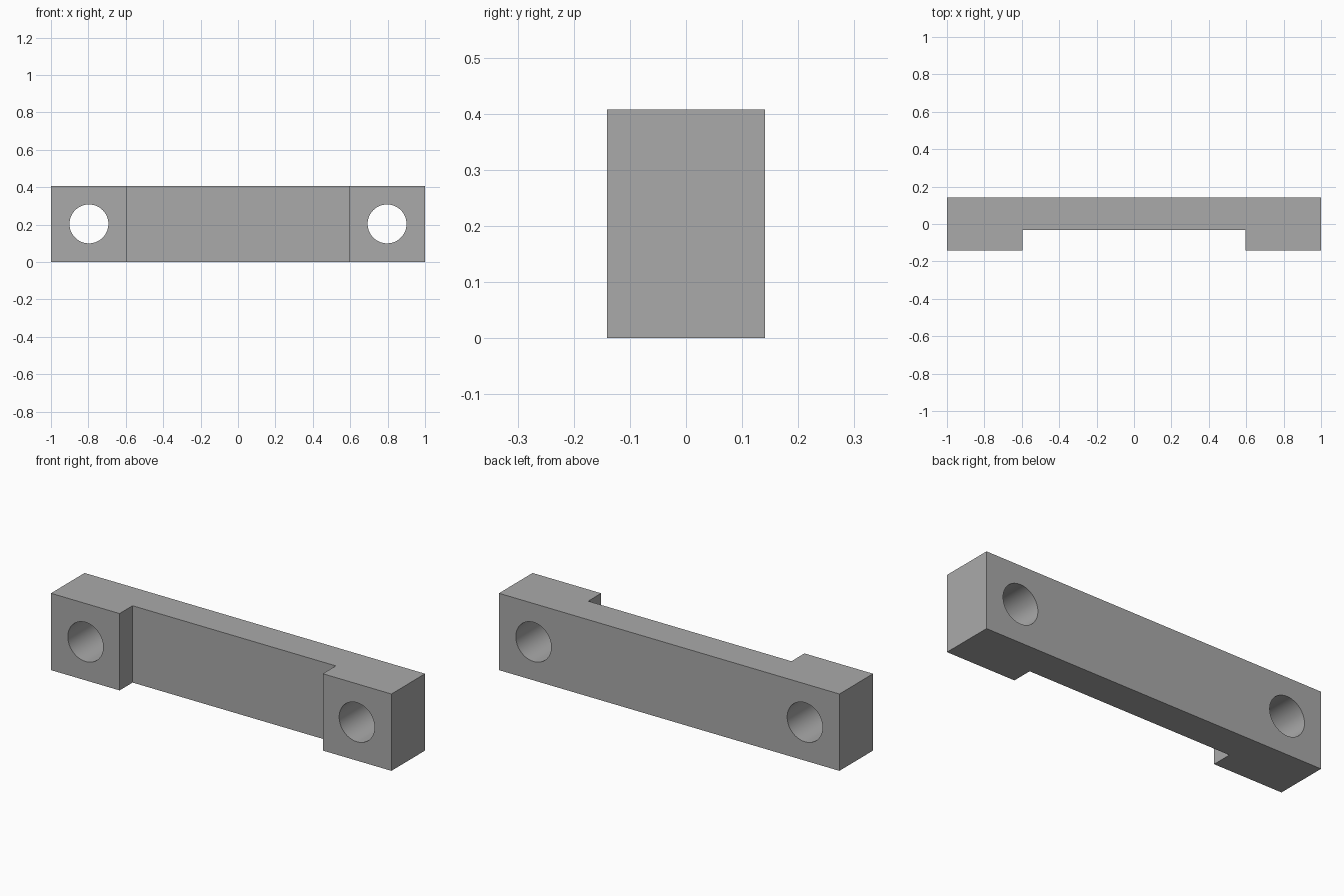
import bpy
import bmesh

cube = bpy.data.objects.get("Cube")
if cube:
    bpy.data.objects.remove(cube, do_unlink=True)

HEIGHT = 0.408
BACK, FRONT, RECESS = 0.141, -0.141, -0.032
END, FOOT = 1.0, 0.597          # outer end and inner edge of each foot
HOLE_X, HOLE_R = 0.797, 0.104

# Plain grey material
grey = bpy.data.materials.new("plain grey")
grey.use_nodes = True
colour = (0.4, 0.4, 0.4, 1)
grey.diffuse_color = colour
grey.node_tree.nodes["Principled BSDF"].inputs["Base Color"].default_value = colour

# Bar with two feet: plan profile extruded upwards
right_half = [(FOOT, RECESS), (FOOT, FRONT), (END, FRONT), (END, BACK)]
profile = right_half + [(-x, y) for x, y in reversed(right_half)]
bm = bmesh.new()
face = bm.faces.new([bm.verts.new((x, y, 0)) for x, y in profile])
top = bmesh.ops.extrude_face_region(bm, geom=[face])["geom"]
bmesh.ops.translate(bm, vec=(0, 0, HEIGHT),
                    verts=[v for v in top if isinstance(v, bmesh.types.BMVert)])
bmesh.ops.recalc_face_normals(bm, faces=bm.faces)
mesh = bpy.data.meshes.new("handle_bar")
bm.to_mesh(mesh)
bm.free()
mesh.materials.append(grey)
bar = bpy.data.objects.new("handle_bar", mesh)
bpy.context.collection.objects.link(bar)

# Round hole through each foot
for side in (-1, 1):
    bpy.ops.mesh.primitive_cylinder_add(
        vertices=64, radius=HOLE_R, depth=1,
        location=(side * HOLE_X, 0, HEIGHT / 2), rotation=(1.570796, 0, 0))
    cutter = bpy.context.object
    cutter.name = "hole_cutter"
    cutter.hide_render = True
    cutter.data.materials.append(grey)
    cut = bar.modifiers.new("hole", "BOOLEAN")
    cut.operation = "DIFFERENCE"
    cut.solver = "EXACT"
    cut.object = cutter
    bpy.ops.object.select_all(action="DESELECT")
    bpy.context.view_layer.objects.active = bar
    bar.select_set(True)
    bpy.ops.object.modifier_apply(modifier=cut.name)
    bpy.data.objects.remove(cutter, do_unlink=True)

# Smooth hole walls, sharp outer edges
bpy.ops.object.shade_smooth_by_angle()
